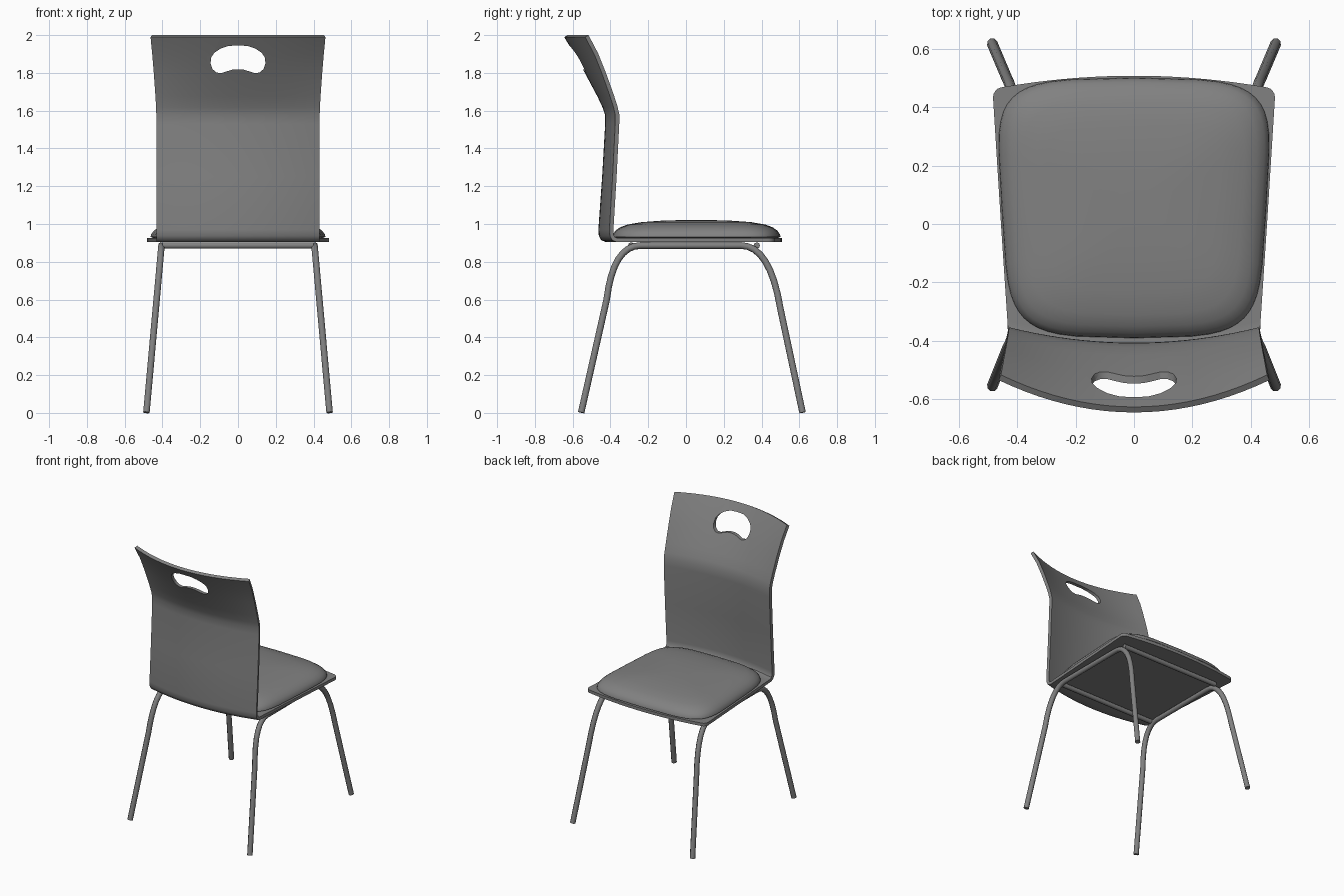
import bpy, bmesh, math
from mathutils import Vector

old = bpy.data.objects.get("Cube")
if old:
    bpy.data.objects.remove(old, do_unlink=True)


def material(name, value):
    m = bpy.data.materials.new(name)
    m.use_nodes = True
    colour = (value, value, value, 1)
    m.diffuse_color = colour
    m.node_tree.nodes["Principled BSDF"].inputs["Base Color"].default_value = colour
    return m


grey = material("mid grey", 0.22)


def add_object(name, bm, mat=grey):
    bmesh.ops.recalc_face_normals(bm, faces=bm.faces)
    mesh = bpy.data.meshes.new(name)
    bm.to_mesh(mesh)
    bm.free()
    obj = bpy.data.objects.new(name, mesh)
    bpy.context.collection.objects.link(obj)
    mesh.materials.append(mat)
    return obj


def activate(obj):
    bpy.ops.object.select_all(action='DESELECT')
    obj.select_set(True)
    bpy.context.view_layer.objects.active = obj


def smooth(obj, angle=40):
    activate(obj)
    bpy.ops.object.shade_smooth_by_angle(angle=math.radians(angle))


def skin(bm, rows, closed=False):
    n = len(rows[0])
    for a, b in zip(rows, rows[1:]):
        for i in range(n if closed else n - 1):
            j = (i + 1) % n
            bm.faces.new((a[i], a[j], b[j], b[i]))


# Bent plywood shell: side-edge y, height, half width, bow of the middle
profile = [
    (-.525, 1.995, .459, -.11), (-.475, 1.9, .45, -.103), (-.435, 1.8, .442, -.088),
    (-.392, 1.68, .434, -.067), (-.373, 1.62, .431, -.058), (-.364, 1.58, .43, -.054),
    (-.364, 1.53, .43, -.053), (-.378, 1.25, .43, -.055), (-.395, .97, .43, -.058),
    (-.393, .94, .43, -.058), (-.383, .922, .43, -.058), (-.365, .915, .431, -.056),
    (-.33, .915, .433, -.05), (0, .915, .455, 0), (.462, .915, .484, .045),
]
STEPS = 20
bm = bmesh.new()
rows = []
for y, z, w, bow in profile:
    row = []
    for i in range(STEPS + 1):
        s = 2 * i / STEPS - 1
        row.append(bm.verts.new((w * s, y + bow * (1 - s * s), z)))
    rows.append(row)
skin(bm, rows)
bmesh.ops.bevel(bm, geom=[rows[-1][0], rows[-1][-1]], offset=.03, segments=4,
                affect='VERTICES', profile=.5)
shell = add_object("seat_and_back_shell", bm)
solid = shell.modifiers.new("thickness", 'SOLIDIFY')
solid.thickness = .022
solid.offset = 0

# Hand hole through the upper back
half = [(0, 1.945), (.05, 1.943), (.09, 1.93), (.125, 1.907), (.143, 1.88), (.145, 1.85),
        (.135, 1.82), (.115, 1.802), (.09, 1.798), (.06, 1.808), (.03, 1.817), (0, 1.819)]
outline = half + [(-x, z) for x, z in half[-2:0:-1]]
bm = bmesh.new()
ends = [[bm.verts.new((x, y, z)) for x, z in outline] for y in (-.9, -.2)]
skin(bm, ends, closed=True)
for end in ends:
    bm.faces.new(end)
cutter = add_object("hand_hole_cutter", bm)
cutter.hide_render = True
cut = shell.modifiers.new("hand_hole", 'BOOLEAN')
cut.object = cutter
cut.operation = 'DIFFERENCE'
cut.solver = 'EXACT'
activate(shell)
for mod in ("thickness", "hand_hole"):
    bpy.ops.object.modifier_apply(modifier=mod)
bpy.data.objects.remove(cutter, do_unlink=True)
smooth(shell)

# Padded cushion: tapered rounded-square rings that shrink towards the crown
bm = bmesh.new()
rings = []
COUNT = 48
for scale, z in [(.96, .924), (1, .932), (.995, .945), (.965, .964), (.91, .982),
                 (.82, .997), (.65, 1.01), (.4, 1.018), (.15, 1.021)]:
    ring = []
    for i in range(COUNT):
        a = math.tau * i / COUNT
        c, s = math.cos(a), math.sin(a)
        u = math.copysign(abs(c) ** .38, c)
        v = math.copysign(abs(s) ** .38, s)
        bulge = v * .02 * (1 - u * u)
        ring.append(bm.verts.new((scale * u * (.452 + .026 * v),
                                  .055 + scale * (v * .425 + bulge), z)))
    rings.append(ring)
skin(bm, rings, closed=True)
bm.faces.new(rings[0])
bm.faces.new(rings[-1])
smooth(add_object("seat_cushion", bm), 60)


# Tubular steel frame
def tube(name, points, radius=.0185):
    curve = bpy.data.curves.new(name, 'CURVE')
    curve.dimensions = '3D'
    curve.bevel_depth = radius
    curve.bevel_resolution = 2
    curve.use_fill_caps = True
    spline = curve.splines.new('POLY')
    spline.points.add(len(points) - 1)
    for p, co in zip(spline.points, points):
        p.co = (*co, 1)
    obj = bpy.data.objects.new(name, curve)
    bpy.context.collection.objects.link(obj)
    curve.materials.append(grey)
    activate(obj)
    bpy.ops.object.convert(target='MESH')
    smooth(bpy.context.object, 50)


RAIL_Z = .886


def bend(start, corner, end, steps=8):
    a, b, c = Vector(start), Vector(corner), Vector(end)
    return [a * (1 - t) ** 2 + b * 2 * t * (1 - t) + c * t * t
            for t in (i / steps for i in range(steps + 1))]


side_path = [Vector((-.555, .002))]
side_path += bend((-.42, .6), (-.385, RAIL_Z), (-.24, RAIL_Z))
side_path += bend((.29, RAIL_Z), (.445, RAIL_Z), (.5, .55))
side_path += [Vector((.617, .002))]
for side, label in ((1, "left"), (-1, "right")):
    tube(label + "_leg_frame",
         [(side * (.405 + .08 * (1 - p.y / RAIL_Z)), p.x, p.y) for p in side_path])
for y, label in ((.375, "front"), (-.29, "rear")):
    tube(label + "_cross_rail", [(-.4, y, RAIL_Z), (.4, y, RAIL_Z)], .017)
